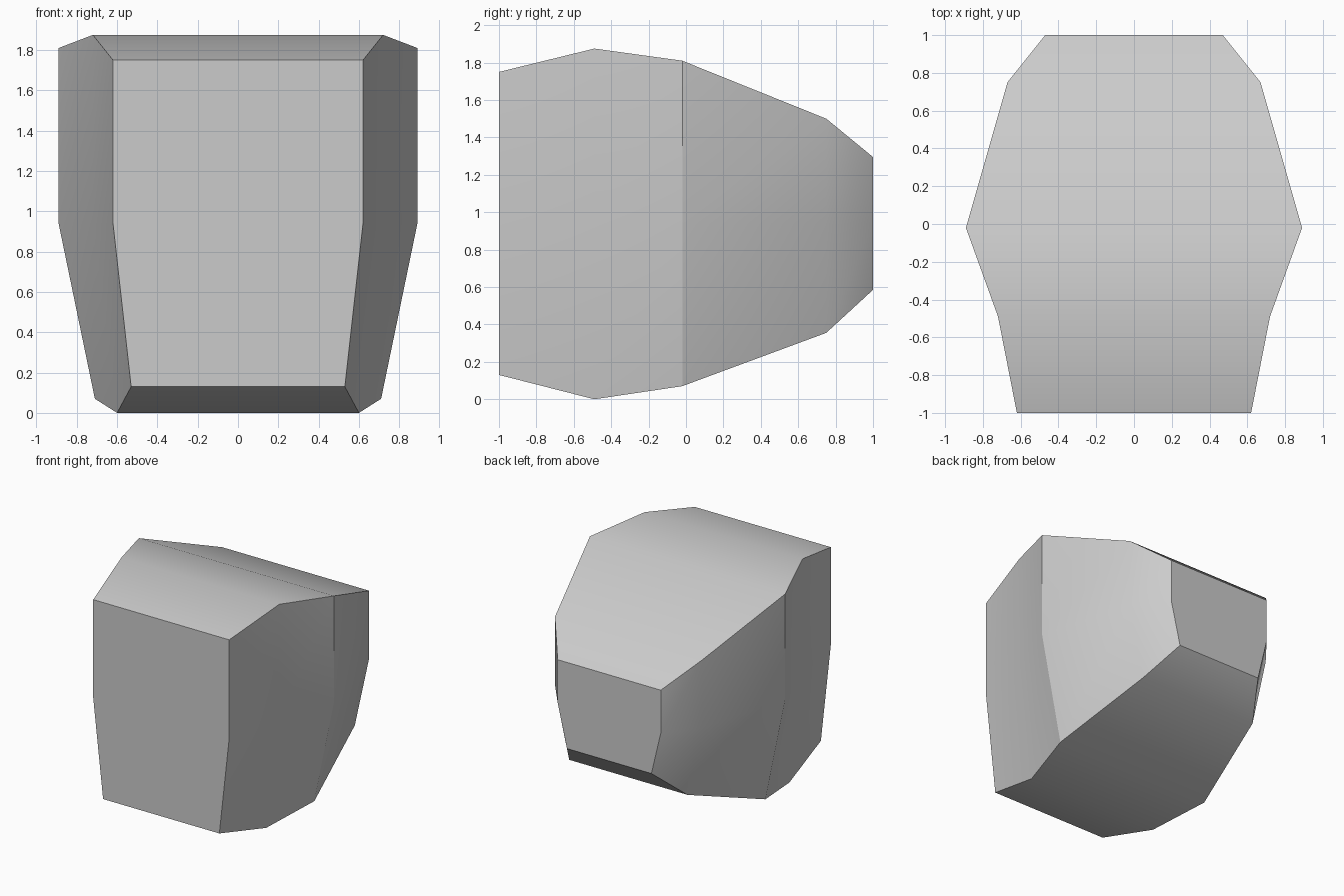
import bpy
import bmesh
import math

cube = bpy.data.objects.get("Cube")
if cube:
    bpy.data.objects.remove(cube, do_unlink=True)

# Plain grey material
grey = bpy.data.materials.new("plain grey")
grey.use_nodes = True
colour = (0.6, 0.6, 0.6, 1.0)
grey.diffuse_color = colour
grey.node_tree.nodes["Principled BSDF"].inputs["Base Color"].default_value = colour

# Cross-sections from front to back: y, bottom z, top z, bottom half width, upper half width
MID_Z = 0.94
sections = [
    (-1.00, 0.13, 1.75, 0.53, 0.62),
    (-0.49, 0.00, 1.875, 0.60, 0.72),
    (-0.02, 0.07, 1.81, 0.71, 0.89),
    (0.75, 0.355, 1.50, 0.54, 0.67),
    (1.00, 0.585, 1.295, 0.385, 0.47),
]

# Loft the body through the sections
bm = bmesh.new()
rings = []
for y, low, high, narrow, wide in sections:
    half = [(narrow, low), (wide, MID_Z), (wide, high)]
    outline = half + [(-x, z) for x, z in reversed(half)]
    rings.append([bm.verts.new((x, y, z)) for x, z in outline])

for a, b in zip(rings, rings[1:]):
    for i in range(len(a)):
        j = (i + 1) % len(a)
        bm.faces.new((a[i], a[j], b[j], b[i]))

# Flat front and back ends
bm.faces.new(rings[0])
bm.faces.new(rings[-1])
bmesh.ops.recalc_face_normals(bm, faces=bm.faces)

mesh = bpy.data.meshes.new("body")
bm.to_mesh(mesh)
bm.free()
mesh.materials.append(grey)
body = bpy.data.objects.new("body", mesh)
bpy.context.collection.objects.link(body)

# Smooth the gentle bends and keep the strong edges sharp
bpy.context.view_layer.objects.active = body
body.select_set(True)
bpy.ops.object.shade_smooth_by_angle(angle=math.radians(30))
